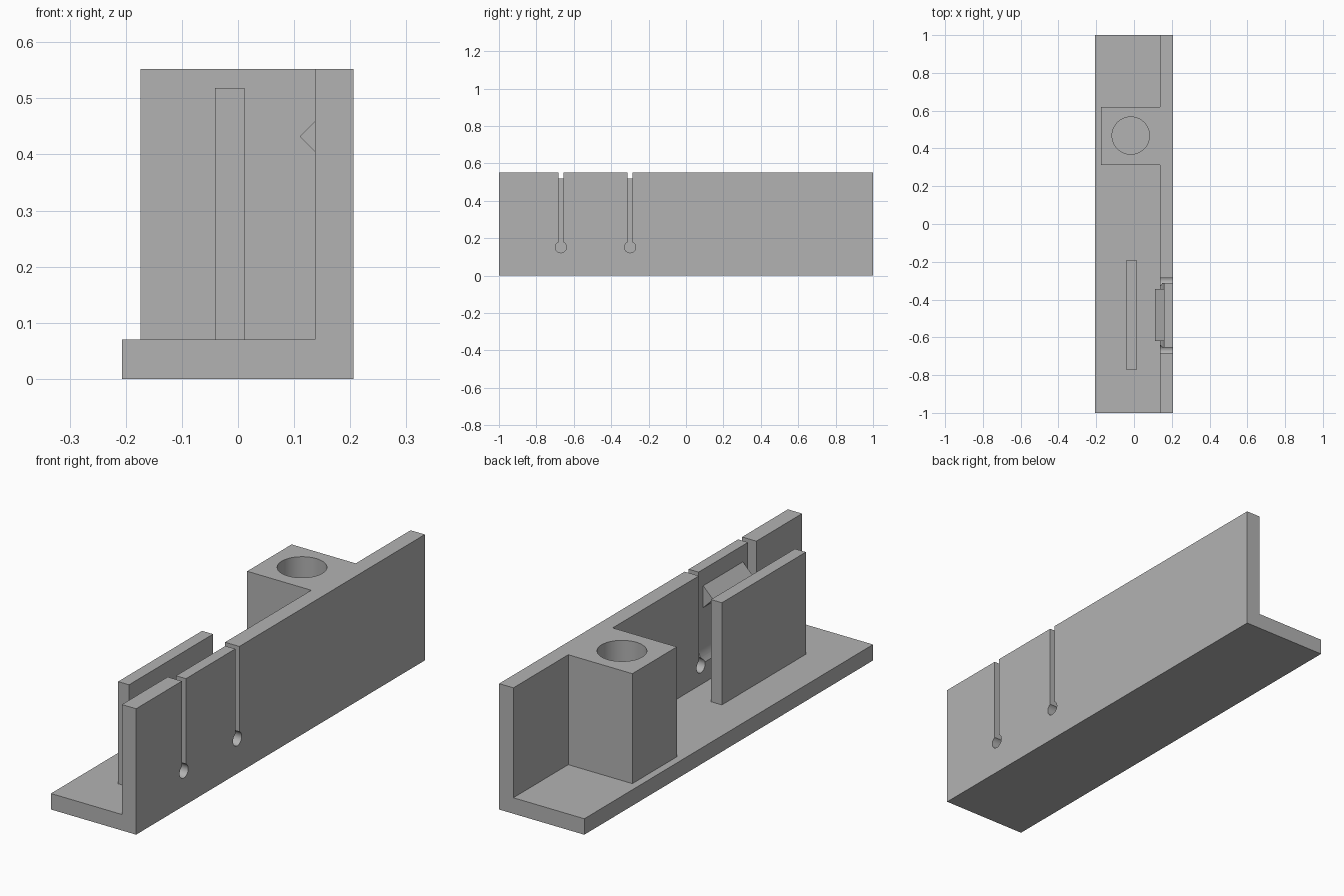
import bpy, bmesh, math
from mathutils import Vector

cube = bpy.data.objects.get("Cube")
if cube:
    bpy.data.objects.remove(cube, do_unlink=True)

grey = bpy.data.materials.new("plain grey")
grey.use_nodes = True
COLOUR = (0.45, 0.45, 0.45, 1)
grey.diffuse_color = COLOUR
grey.node_tree.nodes["Principled BSDF"].inputs["Base Color"].default_value = COLOUR

HALF, TOP, FLOOR = 1.0, 0.552, 0.07
WALL_IN, WALL_OUT, TAB_IN = 0.137, 0.206, 0.158


def prism(name, points, sweep):
    """Solid made by sweeping a flat 3D outline along a vector."""
    bm = bmesh.new()
    face = bm.faces.new([bm.verts.new(p) for p in points])
    ext = bmesh.ops.extrude_face_region(bm, geom=[face])
    bmesh.ops.translate(bm, vec=Vector(sweep),
                        verts=[g for g in ext["geom"] if isinstance(g, bmesh.types.BMVert)])
    bmesh.ops.recalc_face_normals(bm, faces=bm.faces)
    mesh = bpy.data.meshes.new(name)
    bm.to_mesh(mesh)
    bm.free()
    mesh.materials.append(grey)
    ob = bpy.data.objects.new(name, mesh)
    bpy.context.collection.objects.link(ob)
    return ob


def along_y(name, xz, y0, y1):
    return prism(name, [(x, y0, z) for x, z in xz], (0, y1 - y0, 0))


def box(name, x0, x1, y0, y1, z0, z1):
    return along_y(name, [(x0, z0), (x1, z0), (x1, z1), (x0, z1)], y0, y1)


def circle(radius, n=48):
    return [(radius * math.cos(math.tau * i / n), radius * math.sin(math.tau * i / n))
            for i in range(n)]


def combine(target, other, operation):
    """Apply a boolean and discard the helper solid."""
    mod = target.modifiers.new("boolean", "BOOLEAN")
    mod.operation, mod.object, mod.solver = operation, other, "EXACT"
    bpy.context.view_layer.objects.active = target
    bpy.ops.object.modifier_apply(modifier=mod.name)
    bpy.data.objects.remove(other, do_unlink=True)


# L-shaped body: floor and side wall in one profile
body = along_y("angle_body", [(-0.207, 0), (WALL_OUT, 0), (WALL_OUT, TOP), (WALL_IN, TOP),
                              (WALL_IN, FLOOR), (-0.207, FLOOR)], -HALF, HALF)

# Post joined to the wall, with a round socket
combine(body, box("post", -0.174, 0.17, 0.312, 0.62, 0.03, TOP), "UNION")
socket = prism("socket_cutter", [(x - 0.017, y + 0.468, FLOOR) for x, y in circle(0.099)],
               (0, 0, TOP))
combine(body, socket, "DIFFERENCE")

# Thinned spring tab: recess in the wall's inner face, curving out at its root
SLOTS = (-0.669, -0.299)
R = 0.1
root = [(TAB_IN - R + R * math.cos(a), 0.22 - R * math.sin(a))
        for a in (math.radians(5 * i) for i in range(10))]
recess = along_y("recess_cutter", [(0.1, 0.7), (TAB_IN, 0.7)] + root + [(0.1, root[-1][1])],
                 *SLOTS)
combine(body, recess, "DIFFERENCE")

# Keyhole slots on both sides of the tab
for y in SLOTS:
    combine(body, box("slot_cutter", 0.1, 0.3, y - 0.014, y + 0.014, 0.152, 0.7), "DIFFERENCE")
    relief = prism("relief_cutter", [(0.1, y + a, 0.152 + b) for a, b in circle(0.03, 32)],
                   (0.2, 0, 0))
    combine(body, relief, "DIFFERENCE")

# Upright guide plate on the floor
plate = box("guide_plate", -0.041, 0.012, -0.772, -0.19, FLOOR, 0.518)

# Wedge catch on the spring tab
catch = along_y("wedge_catch", [(0.11, 0.432), (TAB_IN, 0.384), (TAB_IN, 0.48)], -0.62, -0.345)
for v in catch.data.vertices:  # keep the two slopes at 45 degrees
    if v.co.x > 0.15:
        v.co.z = 0.432 + math.copysign(TAB_IN - 0.11, v.co.z - 0.432)

bpy.ops.object.select_all(action="DESELECT")
body.select_set(True)
bpy.context.view_layer.objects.active = body
bpy.ops.object.shade_smooth_by_angle(angle=math.radians(30))
